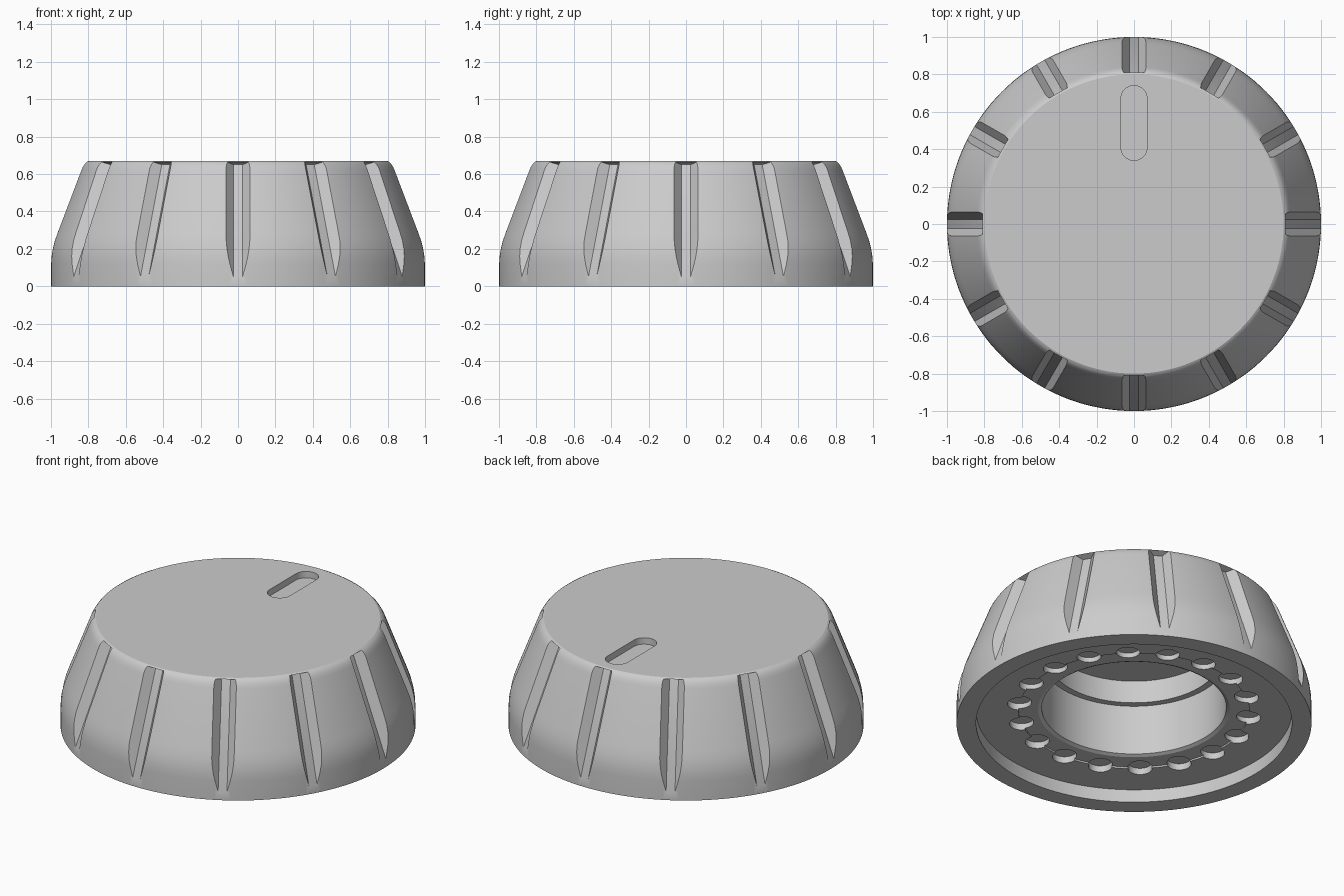
import bpy, bmesh
from math import cos, sin, pi, radians
from mathutils import Matrix, Vector

if "Cube" in bpy.data.objects:
    bpy.data.objects.remove(bpy.data.objects["Cube"], do_unlink=True)

GREY = (0.6, 0.6, 0.6, 1)
mat = bpy.data.materials.new("warm_grey_plastic")
mat.use_nodes = True
mat.diffuse_color = GREY
mat.node_tree.nodes["Principled BSDF"].inputs["Base Color"].default_value = GREY


def finish(bm, name):
    bmesh.ops.recalc_face_normals(bm, faces=bm.faces)
    mesh = bpy.data.meshes.new(name)
    bm.to_mesh(mesh)
    bm.free()
    mesh.materials.append(mat)
    obj = bpy.data.objects.new(name, mesh)
    bpy.context.collection.objects.link(obj)
    return obj


def lathe(name, profile, steps):
    """Revolve (radius, height) points that start and end on the axis."""
    bm = bmesh.new()
    rings = []
    for r, z in profile:
        count = steps if r else 1
        rings.append([bm.verts.new((r * cos(2 * pi * i / steps), r * sin(2 * pi * i / steps), z))
                      for i in range(count)])
    for a, b in zip(rings, rings[1:]):
        if len(a) == 1:
            bm.faces.new(b)
        elif len(b) == 1:
            bm.faces.new(a)
        else:
            for i in range(steps):
                j = (i + 1) % steps
                bm.faces.new((a[i], a[j], b[j], b[i]))
    return finish(bm, name)


def prism(bm, outline, offset, matrix=Matrix()):
    """Extrude a closed outline along an offset vector."""
    a = [bm.verts.new(matrix @ Vector(p)) for p in outline]
    b = [bm.verts.new(matrix @ (Vector(p) + Vector(offset))) for p in outline]
    bm.faces.new(a)
    bm.faces.new(b)
    n = len(a)
    for i in range(n):
        j = (i + 1) % n
        bm.faces.new((a[i], a[j], b[j], b[i]))


def arc(cx, cy, r, start, end, n):
    return [(cx + r * cos(start + (end - start) * i / n),
             cy + r * sin(start + (end - start) * i / n)) for i in range(n + 1)]


# Knob body: skirt, rounded shoulder, flat top, and stepped bore underneath
bore = [(0, 0.55), (0.48, 0.55), (0.48, 0.41), (0.52, 0.41), (0.52, 0.10), (0.54, 0.08 + 0.01)]
underside = [(0.65, 0.09), (0.65, 0.08), (0.89, 0.08), (0.89, 0), (1, 0)]
skirt = [(1, 0.12), (0.998, 0.16), (0.992, 0.2), (0.981, 0.245), (0.965, 0.29), (0.84, 0.62)]
shoulder = [(0.832, 0.638), (0.823, 0.652), (0.813, 0.663), (0.80, 0.67), (0, 0.67)]
knob = lathe("knob_body", bore + underside + skirt + shoulder, 144)

cuts = bmesh.new()

# Grip grooves: tapered channels running down the slanted skirt
down = Vector((0.38, 0, -1)).normalized()
out = Vector((1, 0, 0.38)).normalized()
floor_top = Vector((0.772, 0, 0.65))
section = []
for side, depth in ((-1, 0), (1, 0), (1, 0.15), (-1, 0.15)):
    half = 0.025 + depth * 0.77
    section.append(floor_top + out * depth + Vector((0, side * half, 0)))
for k in range(12):
    prism(cuts, section, down * 0.9, Matrix.Rotation(radians(30 * k), 4, 'Z'))

# Ring of shallow round pockets underneath
for k in range(18):
    a = radians(20 * k + 7)
    circle = arc(0.65 * cos(a), 0.65 * sin(a), 0.068, 0, 2 * pi, 24)[:-1]
    prism(cuts, [(x, y, 0.03) for x, y in circle], (0, 0, 0.09))

# Pointer slot in the top face
slot = arc(0, 0.67, 0.07, 0, pi, 16) + arc(0, 0.41, 0.07, pi, 2 * pi, 16)
prism(cuts, [(x, y, 0.63) for x, y in slot], (0, 0, 0.1))

cutter = finish(cuts, "recess_cutter")
cutter.hide_render = True

# Cut the recesses, then drop the helper
mod = knob.modifiers.new("recesses", 'BOOLEAN')
mod.operation = 'DIFFERENCE'
mod.solver = 'EXACT'
mod.object = cutter
bpy.context.view_layer.objects.active = knob
bpy.ops.object.select_all(action='DESELECT')
knob.select_set(True)
bpy.ops.object.modifier_apply(modifier=mod.name)
bpy.data.objects.remove(cutter, do_unlink=True)
bpy.ops.object.shade_smooth_by_angle(angle=radians(25))
